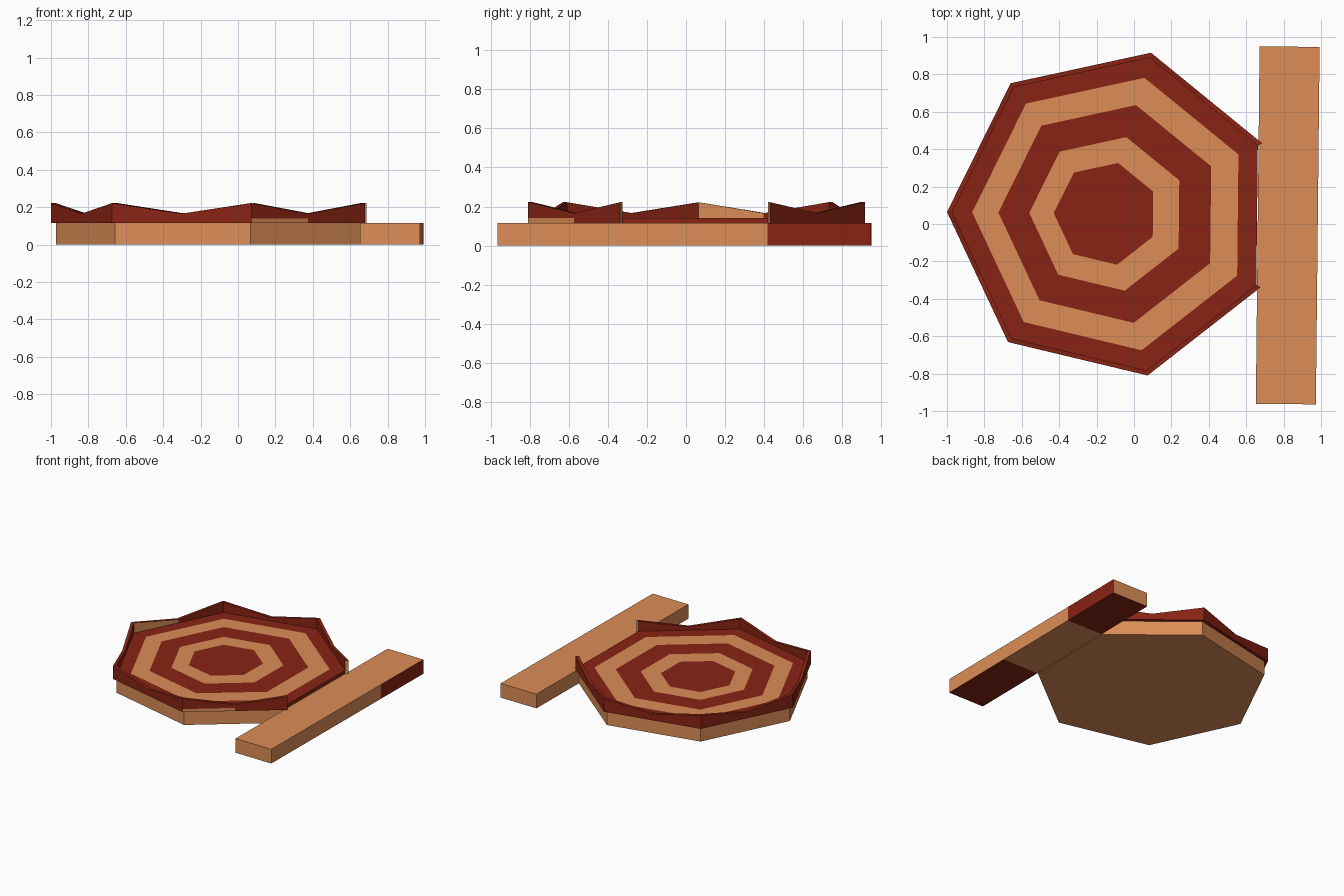
import bpy, bmesh
from math import cos, sin, radians, tau
from mathutils import Vector, Matrix

if "Cube" in bpy.data.objects:
    bpy.data.objects.remove(bpy.data.objects["Cube"])

CX, CY, TURN = -0.115, 0.055, -0.6
N, START = 7, 180 / 7 + TURN
Z_BASE, Z_FLOOR, Z_CORNER, Z_MID = 0.115, 0.14, 0.222, 0.166
R_OUT, R_IN = 0.885, 0.858


def material(name, color):
    m = bpy.data.materials.new(name)
    m.diffuse_color = color
    m.use_nodes = True
    m.node_tree.nodes["Principled BSDF"].inputs["Base Color"].default_value = m.diffuse_color
    return m


MATS = [material("tan", (0.72, 0.27, 0.095, 1)),
        material("dark_red", (0.25, 0.017, 0.007, 1))]
TAN, RED = 0, 1


def corner(r, k, z, cx=CX):
    a = radians(START) + tau * k / N
    return Vector((cx + r * cos(a), CY + r * sin(a), z))


def face(bm, points, mat):
    f = bm.faces.new([bm.verts.new(p) for p in points])
    f.material_index = mat


def finish(bm, name):
    bmesh.ops.remove_doubles(bm, verts=bm.verts, dist=0.0005)
    bmesh.ops.recalc_face_normals(bm, faces=bm.faces)
    me = bpy.data.meshes.new(name)
    bm.to_mesh(me)
    bm.free()
    for m in MATS:
        me.materials.append(m)
    ob = bpy.data.objects.new(name, me)
    bpy.context.collection.objects.link(ob)
    return ob


def ring(r, z, cx=CX):
    return [corner(r, k, z, cx) for k in range(N)]


def band(bm, a, b, mat):
    for k in range(N):
        j = (k + 1) % N
        face(bm, (a[k], a[j], b[j], b[k]), mat)


# seven-sided base slab
bm = bmesh.new()
low, high = ring(R_IN, 0), ring(R_IN, Z_BASE)
face(bm, low[::-1], TAN)
band(bm, low, high, TAN)
face(bm, high, TAN)
finish(bm, "base")

# floor with alternating inset bands
bm = bmesh.new()
rings = [ring(R_IN, Z_FLOOR)] + [ring(r, Z_FLOOR, cx) for r, cx in (
    (0.747, -0.118), (0.597, -0.128), (0.421, -0.139), (0.279, -0.15))]
face(bm, ring(R_IN, Z_BASE)[::-1], RED)
band(bm, ring(R_IN, Z_BASE), rings[0], RED)
for i in range(4):
    band(bm, rings[i], rings[i + 1], RED if i % 2 == 0 else TAN)
face(bm, rings[-1], RED)
finish(bm, "floor")

# rim wall on six sides, peaked at corners, dipping mid-side
bm = bmesh.new()
sections = []
for i in range(13):
    z_top = Z_MID if i % 2 else Z_CORNER
    pts = []
    for r, z in ((R_OUT, Z_BASE), (R_OUT, Z_FLOOR), (R_OUT, z_top),
                 (R_IN, z_top), (R_IN, Z_FLOOR), (R_IN, Z_BASE)):
        a = corner(r, i // 2, z)
        pts.append((a + corner(r, i // 2 + 1, z)) / 2 if i % 2 else a)
    sections.append(pts)
ODD_PANELS = {(5, 3), (10, 0)}      # the two tan half panels
for i in range(12):
    a, b = sections[i], sections[i + 1]
    for j in range(6):
        n = (j + 1) % 6
        face(bm, (a[j], b[j], b[n], a[n]), TAN if (i, j) in ODD_PANELS else RED)
for end in (sections[0], sections[-1]):
    face(bm, end, TAN)
finish(bm, "rim_wall")

# plank along the open side, split into three lengths
bm = bmesh.new()
X0, X1 = 0.777, 1.098
ys = (-1.008, -0.373, 0.373, 0.903)
for i in range(3):
    a, b = [[Vector((x, y, z)) for x, z in
             ((X0, 0), (X1, 0), (X1, Z_BASE), (X0, Z_BASE))] for y in ys[i:i + 2]]
    cols = (TAN if i == 1 else RED, RED if i == 2 else TAN, TAN, TAN)
    for j in range(4):
        n = (j + 1) % 4
        face(bm, (a[j], a[n], b[n], b[j]), cols[j])
    if i == 0:
        face(bm, a, TAN)
    if i == 2:
        face(bm, b, TAN)
bm.transform(Matrix.Translation((CX, CY, 0)) @ Matrix.Rotation(radians(TURN), 4, 'Z'))
finish(bm, "plank")
